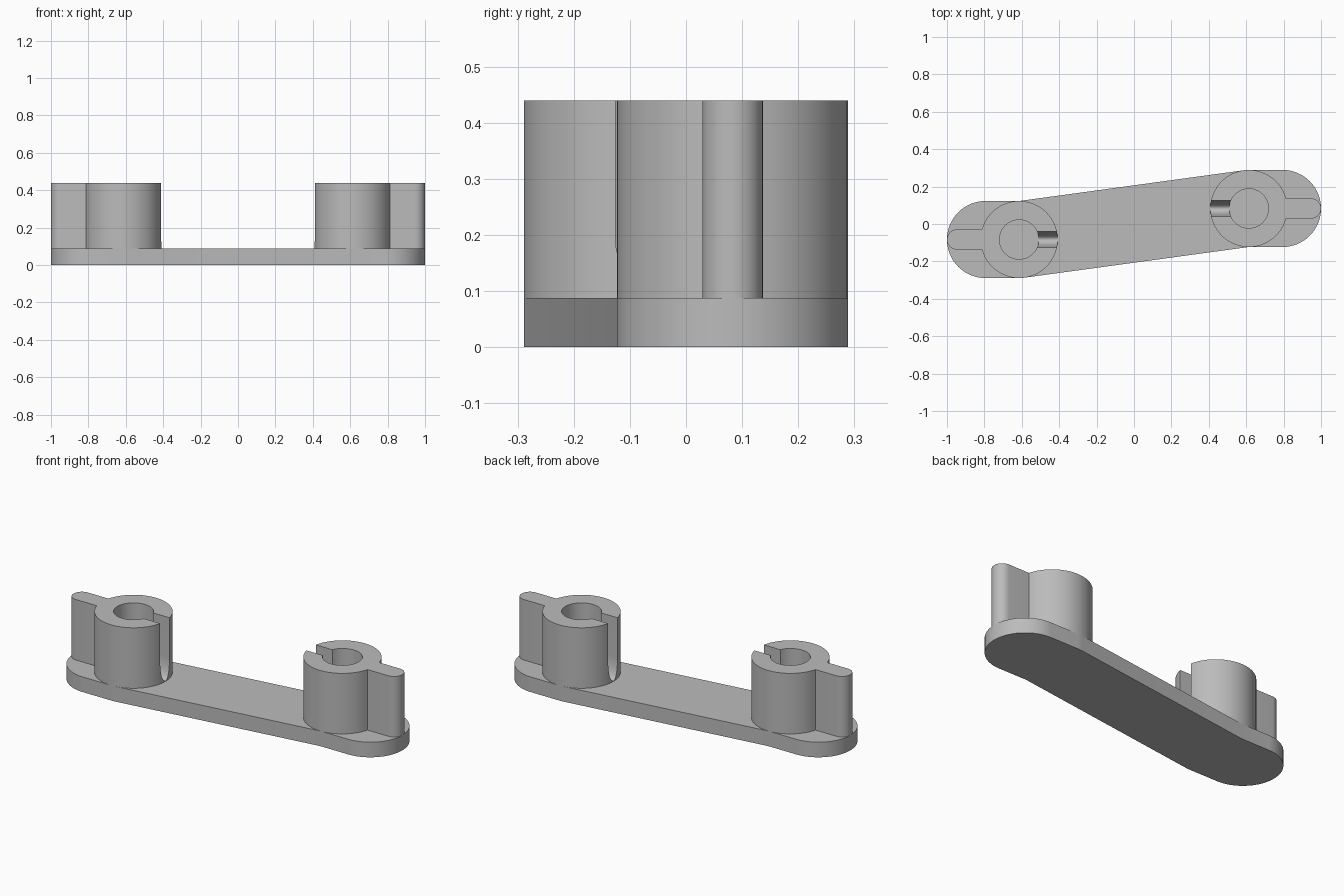
import bpy
import bmesh
from math import sin, cos, pi, asin, radians

cube = bpy.data.objects.get("Cube")
if cube:
    bpy.data.objects.remove(cube, do_unlink=True)

PLATE_TOP, TOP = 0.088, 0.44
BOSS_X, END_X, CY = 0.614, 0.794, 0.083
R, BORE_R, TAB_R = 0.206, 0.105, 0.054
SLOT_R, SLOT_DEPTH, SLOT_Z = 0.043, 0.12, 0.21

grey = bpy.data.materials.new("grey plastic")
grey.use_nodes = True
colour = (0.5, 0.5, 0.5, 1)
grey.diffuse_color = colour
grey.node_tree.nodes["Principled BSDF"].inputs["Base Color"].default_value = colour


def arc(cx, cy, rx, ry, start, end, steps):
    angles = [start + (end - start) * i / steps for i in range(steps + 1)]
    return [(cx + rx * cos(a), cy + ry * sin(a)) for a in angles]


def prism(name, points, direction):
    """Extrude a closed outline of 3D points along a vector."""
    bm = bmesh.new()
    face = bm.faces.new([bm.verts.new(p) for p in points])
    extruded = bmesh.ops.extrude_face_region(bm, geom=[face])["geom"]
    verts = [g for g in extruded if isinstance(g, bmesh.types.BMVert)]
    bmesh.ops.translate(bm, verts=verts, vec=direction)
    bmesh.ops.recalc_face_normals(bm, faces=bm.faces)
    mesh = bpy.data.meshes.new(name)
    bm.to_mesh(mesh)
    bm.free()
    mesh.materials.append(grey)
    obj = bpy.data.objects.new(name, mesh)
    bpy.context.collection.objects.link(obj)
    return obj


def smooth(obj):
    bpy.ops.object.select_all(action="DESELECT")
    obj.select_set(True)
    bpy.context.view_layer.objects.active = obj
    bpy.ops.object.shade_smooth_by_angle(angle=radians(30))


def cut(obj, cutter):
    mod = obj.modifiers.new("cut", "BOOLEAN")
    mod.operation = "DIFFERENCE"
    mod.solver = "EXACT"
    mod.object = cutter
    bpy.context.view_layer.objects.active = obj
    bpy.ops.object.modifier_apply(modifier=mod.name)
    bpy.data.objects.remove(cutter, do_unlink=True)


# Base plate: rounded ends joined by slanted sides, point symmetric
half = arc(END_X, CY, R, R, -pi / 2, pi / 2, 48)
half += arc(BOSS_X, CY, R, R, pi / 2, pi / 2 + 0.135, 4)
half.append((-BOSS_X, R - CY))
outline = half + [(-x, -y) for x, y in half]
plate = prism("base_plate", [(x, y, 0) for x, y in outline], (0, 0, PLATE_TOP))
smooth(plate)

# Bosses with a round-ended tab, a bore and a slot facing the middle
gap = asin(TAB_R / R)
profile = arc(BOSS_X, CY, R, R, gap, 2 * pi - gap, 80)
profile += arc(1 - TAB_R, CY, TAB_R, TAB_R, -pi / 2, pi / 2, 20)
bore = arc(BOSS_X, CY, BORE_R, BORE_R, 0, 2 * pi * 63 / 64, 63)
slot = arc(CY, SLOT_Z, SLOT_R, SLOT_DEPTH, pi, 2 * pi, 24)
slot += [(CY + SLOT_R, TOP + 0.1), (CY - SLOT_R, TOP + 0.1)]

for side, s in (("left", 1), ("right", -1)):
    boss = prism(side + "_boss", [(s * x, s * y, PLATE_TOP) for x, y in profile],
                 (0, 0, TOP - PLATE_TOP))
    cut(boss, prism("bore_cutter", [(s * x, s * y, 0) for x, y in bore], (0, 0, 1)))
    cut(boss, prism("slot_cutter", [(s * 0.35, s * y, z) for y, z in slot],
                    (s * (BOSS_X - 0.35), 0, 0)))
    smooth(boss)
